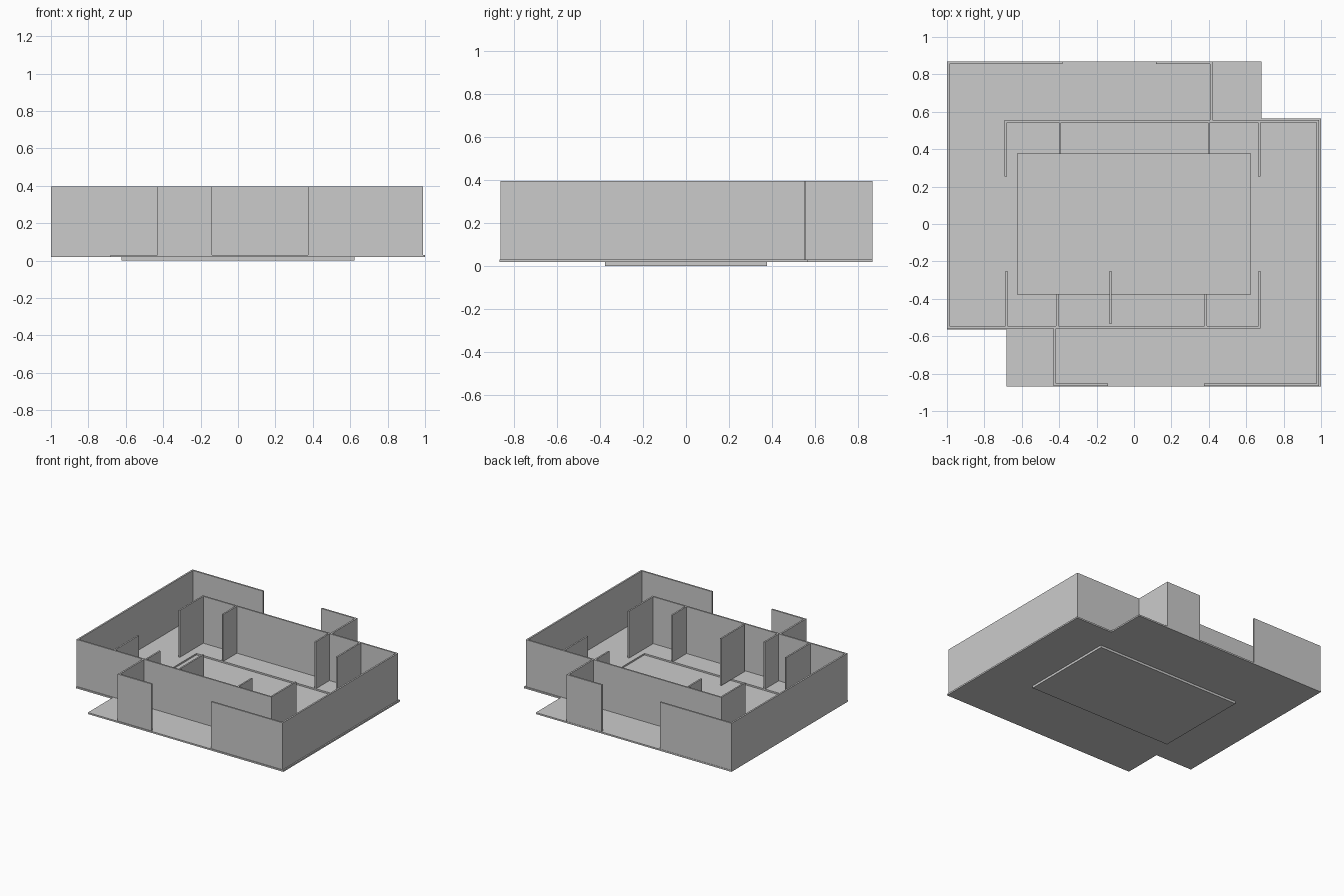
import bpy, bmesh

if "Cube" in bpy.data.objects:
    bpy.data.objects.remove(bpy.data.objects["Cube"])

FLOOR_BOTTOM, FLOOR_TOP, WALL_TOP = 0.018, 0.03, 0.395
PIT_X, PIT_Y = 0.622, 0.377


def finish(name, bm):
    bmesh.ops.recalc_face_normals(bm, faces=bm.faces[:])
    mesh = bpy.data.meshes.new(name)
    bm.to_mesh(mesh)
    bm.free()
    obj = bpy.data.objects.new(name, mesh)
    bpy.context.collection.objects.link(obj)
    return obj


def box(name, x0, x1, y0, y1, z0=FLOOR_TOP, z1=WALL_TOP):
    bm = bmesh.new()
    bmesh.ops.create_cube(bm, size=1)
    bmesh.ops.scale(bm, vec=(x1 - x0, y1 - y0, z1 - z0), verts=bm.verts)
    bmesh.ops.translate(bm, vec=((x0 + x1) / 2, (y0 + y1) / 2, (z0 + z1) / 2), verts=bm.verts)
    return finish(name, bm)


def slab(name, loops, z0, z1):
    """Flat plate from an outline plus holes, extruded upward."""
    bm = bmesh.new()
    for loop in loops:
        vs = [bm.verts.new((x, y, z0)) for x, y in loop]
        for i, v in enumerate(vs):
            bm.edges.new((v, vs[(i + 1) % len(vs)]))
    bmesh.ops.triangle_fill(bm, edges=bm.edges[:], use_beauty=True, normal=(0, 0, 1))
    base = bm.faces[:]
    ext = bmesh.ops.extrude_face_region(bm, geom=base, use_keep_orig=True)
    top = [g for g in ext["geom"] if isinstance(g, bmesh.types.BMVert)]
    bmesh.ops.translate(bm, vec=(0, 0, z1 - z0), verts=top)
    return finish(name, bm)


# Main floor with two notched corners and a rectangular opening
outline = [(-1, 0.87), (0.683, 0.87), (0.683, 0.565), (1, 0.565),
           (1, -0.87), (-0.683, -0.87), (-0.683, -0.565), (-1, -0.565)]
opening = [(-PIT_X, -PIT_Y), (PIT_X, -PIT_Y), (PIT_X, PIT_Y), (-PIT_X, PIT_Y)]
slab("main_floor", [outline, opening], FLOOR_BOTTOM, FLOOR_TOP)

# Sunken centre floor
box("sunken_floor", -PIT_X, PIT_X, -PIT_Y, PIT_Y, 0, FLOOR_BOTTOM)

# Outer walls
box("left_wall", -1, -0.987, -0.56, 0.868)
box("right_wall", 0.977, 0.99, -0.865, 0.555)
box("back_wall_left", -0.987, -0.383, 0.855, 0.868)
box("back_wall_right", 0.118, 0.42, 0.855, 0.868)
box("front_wall_left", -0.43, -0.138, -0.865, -0.852)
box("front_wall_right", 0.374, 0.977, -0.865, -0.852)

# Long inner walls and the short walls joining them to the outer ones
box("back_inner_wall", -0.693, 0.977, 0.544, 0.556)
box("front_inner_wall", -0.987, 0.677, -0.558, -0.546)
box("back_link_wall", 0.407, 0.42, 0.556, 0.855)
box("front_link_wall", -0.43, -0.417, -0.852, -0.558)

# Room dividers: centre x and free end y
for i, (x, y) in enumerate([(-0.686, 0.255), (-0.396, 0.375), (0.401, 0.375), (0.67, 0.255)]):
    box(f"back_divider_{i + 1}", x - 0.006, x + 0.006, y, 0.544)
for i, (x, y) in enumerate([(-0.682, -0.25), (-0.41, -0.375), (0.383, -0.375), (0.671, -0.25)]):
    box(f"front_divider_{i + 1}", x - 0.006, x + 0.006, -0.546, y)
box("free_divider", -0.131, -0.119, -0.535, -0.25)
